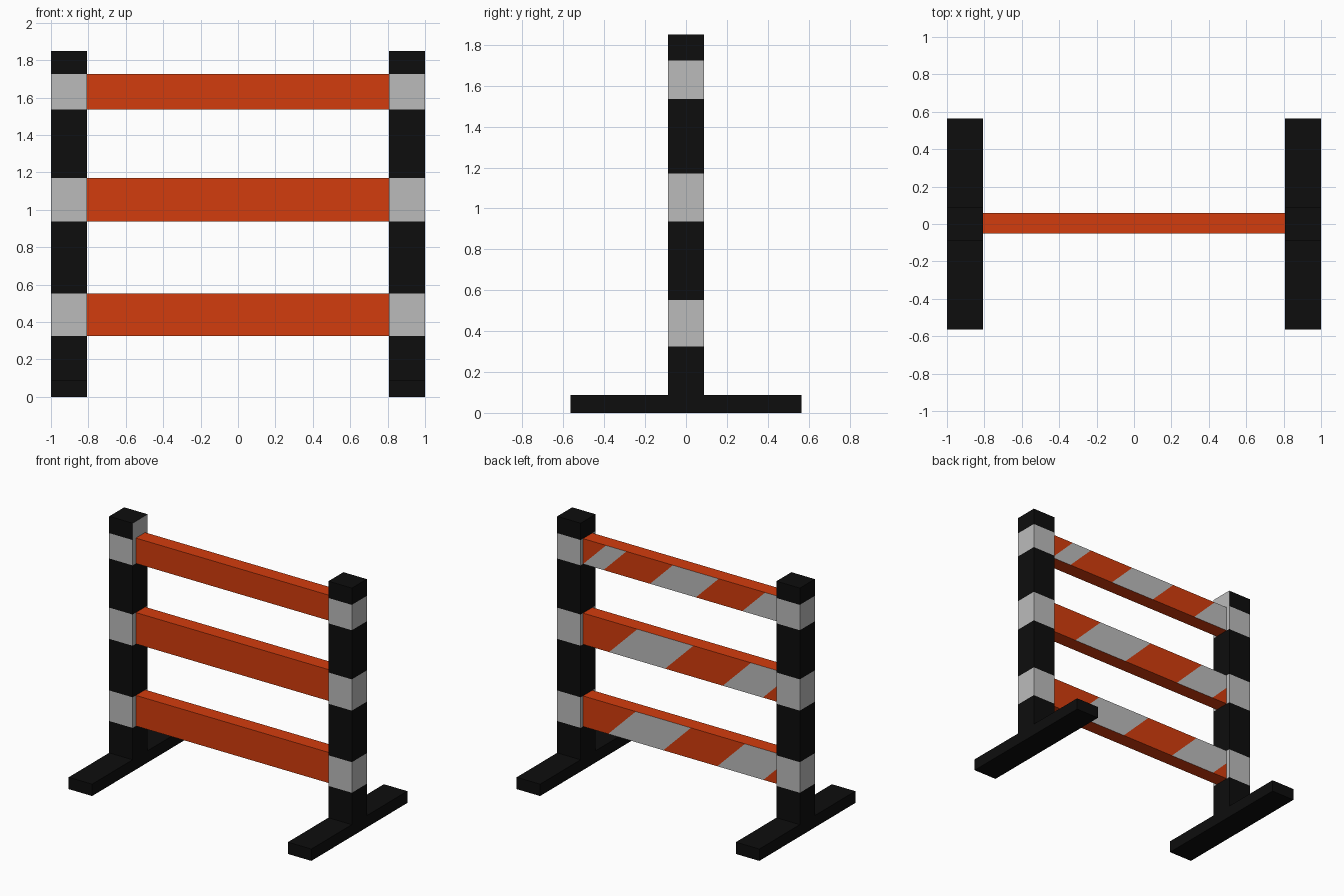
import bpy, bmesh
from mathutils import Vector

if "Cube" in bpy.data.objects:
    bpy.data.objects.remove(bpy.data.objects["Cube"])


def material(name, rgb):
    m = bpy.data.materials.new(name)
    m.diffuse_color = (*rgb, 1)
    m.use_nodes = True
    m.node_tree.nodes["Principled BSDF"].inputs["Base Color"].default_value = m.diffuse_color
    return m


ORANGE = material("orange", (0.65, 0.045, 0.004))
BLACK = material("black", (0.004, 0.004, 0.004))
GREY = material("reflective_grey", (0.5, 0.5, 0.5))


def slab(name, lo, hi, base, cuts=(), is_grey=None):
    """Box between two corners, split by planes, with chosen faces grey."""
    lo, hi = Vector(lo), Vector(hi)
    bm = bmesh.new()
    bmesh.ops.create_cube(bm, size=1)
    bmesh.ops.scale(bm, vec=hi - lo, verts=bm.verts)
    bmesh.ops.translate(bm, vec=(lo + hi) / 2, verts=bm.verts)
    for co, no in cuts:
        bmesh.ops.bisect_plane(bm, geom=bm.verts[:] + bm.edges[:] + bm.faces[:],
                               dist=1e-5, plane_co=co, plane_no=no)
    bm.normal_update()
    for f in bm.faces:
        f.material_index = int(bool(is_grey and is_grey(f.calc_center_median(), f.normal)))
    mesh = bpy.data.meshes.new(name)
    bm.to_mesh(mesh)
    bm.free()
    mesh.materials.append(base)
    if is_grey:
        mesh.materials.append(GREY)
    obj = bpy.data.objects.new(name, mesh)
    bpy.context.collection.objects.link(obj)


INNER, TOP, FOOT = 0.807, 1.85, 0.088

# Rails: bottom z, top z, and x of each stripe edge along the rail's lower edge
RAILS = {
    "lower": (0.325, 0.553, (0.60, 0.145, -0.30, -0.68)),
    "middle": (0.937, 1.17, (0.592, 0.13, -0.345, -0.675)),
    "upper": (1.536, 1.725, (0.806, 0.638, 0.255, -0.123, -0.506, -1.2)),
}

# Orange rails with slanted grey stripes on the back face only
for label, (z0, z1, edges) in RAILS.items():
    def striped(c, n, z0=z0, edges=edges):
        k = c.x + c.z - z0
        return n.y > 0.9 and any(b < k < a for a, b in zip(edges[::2], edges[1::2]))

    slab(label + "_rail", (-INNER, -0.05, z0), (INNER, 0.06, z1), ORANGE,
         [((x, 0, z0), (1, 0, 1)) for x in edges], striped)

# Banded posts and their feet
for side, x0, x1 in (("left", -1, -INNER), ("right", INNER, 1)):
    def banded(c, n, side=side):
        bare_tip = side == "left" and n.x > 0.9 and c.z > 1.7
        return abs(n.z) < 0.1 and (bare_tip or any(a < c.z < b for a, b, _ in RAILS.values()))

    levels = [z for a, b, _ in RAILS.values() for z in (a, b)]
    slab(side + "_post", (x0, -0.088, FOOT), (x1, 0.088, TOP), BLACK,
         [((0, 0, z), (0, 0, 1)) for z in levels], banded)
    slab(side + "_foot", (x0, -0.565, 0), (x1, 0.565, FOOT), BLACK)
